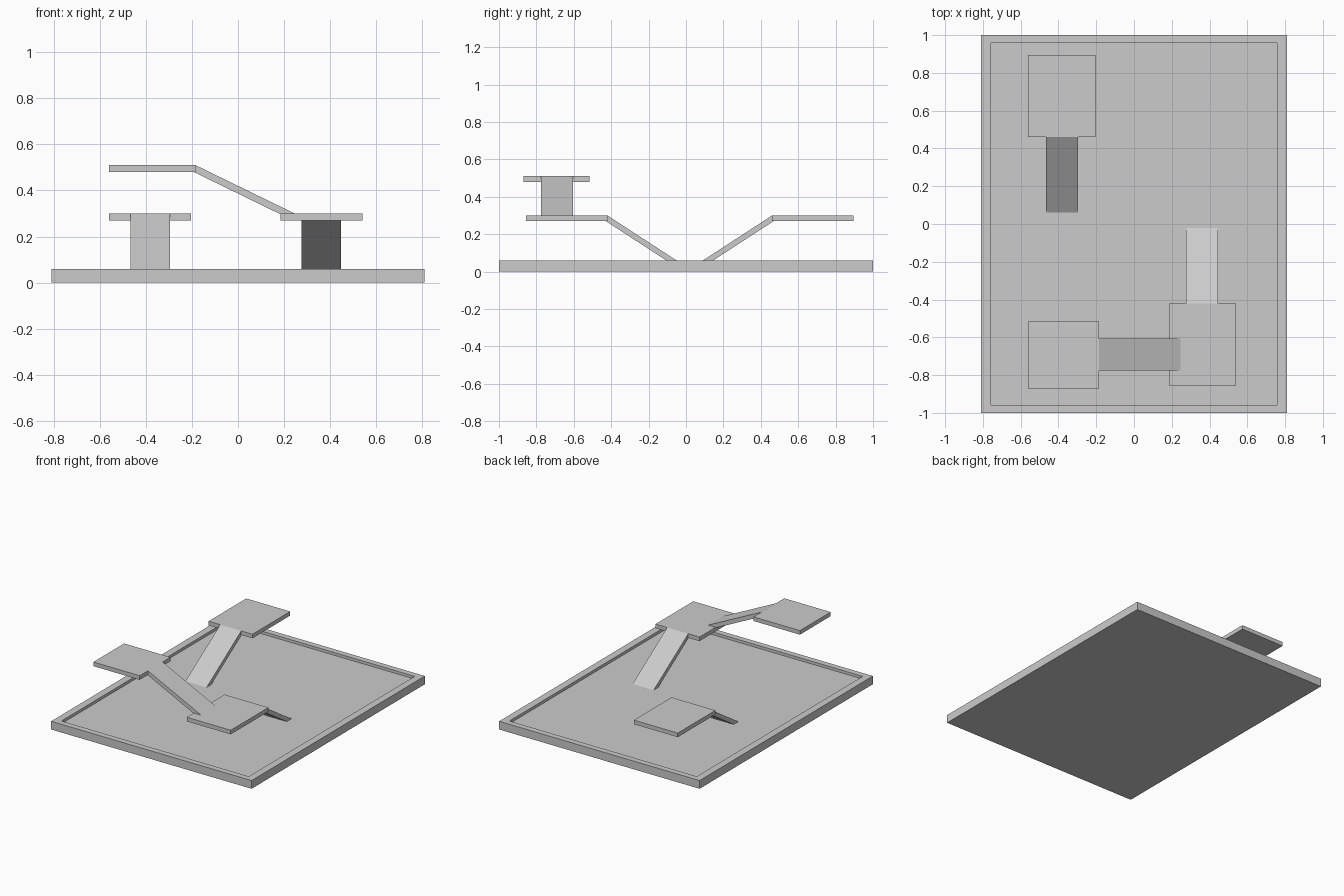
import bpy, bmesh
from mathutils import Vector

if "Cube" in bpy.data.objects:
    bpy.data.objects.remove(bpy.data.objects["Cube"])


def finish(name, bm):
    bmesh.ops.recalc_face_normals(bm, faces=bm.faces)
    me = bpy.data.meshes.new(name)
    bm.to_mesh(me)
    bm.free()
    ob = bpy.data.objects.new(name, me)
    bpy.context.collection.objects.link(ob)
    return ob


def box_bm(x0, x1, y0, y1, z0, z1):
    bm = bmesh.new()
    bmesh.ops.create_cube(bm, size=1)
    for v in bm.verts:
        v.co = ((x0 + x1) / 2 + v.co.x * (x1 - x0),
                (y0 + y1) / 2 + v.co.y * (y1 - y0),
                (z0 + z1) / 2 + v.co.z * (z1 - z0))
    return bm


def ramp(name, top, foot, width, t=0.03):
    # slab whose upper face runs from top to foot, square-cut at both ends
    top, foot = Vector(top), Vector(foot)
    d = (foot - top).normalized()
    side = d.cross(Vector((0, 0, 1))).normalized()
    down = -side.cross(d).normalized() * t
    s = side * width / 2
    bm = bmesh.new()
    quad = [bm.verts.new(p) for p in (top + s, foot + s, foot + s + down, top + s + down)]
    face = bm.faces.new(quad)
    ext = bmesh.ops.extrude_face_region(bm, geom=[face])
    verts = [g for g in ext["geom"] if isinstance(g, bmesh.types.BMVert)]
    bmesh.ops.translate(bm, verts=verts, vec=-2 * s)
    # extrusion leaves the starting cap in place, closing the slab
    finish(name, bm)


# Base tray with a shallow recess inside a raised rim
bm = box_bm(-0.81, 0.81, -1, 1, 0, 0.06)
bm.normal_update()
upper = max(bm.faces, key=lambda f: f.calc_center_median().z)
bmesh.ops.inset_individual(bm, faces=[upper], thickness=0.05)
for v in upper.verts:
    v.co.x = 0.757 if v.co.x > 0 else -0.757
    v.co.y = 0.957 if v.co.y > 0 else -0.957
ext = bmesh.ops.extrude_discrete_faces(bm, faces=[upper])["faces"][0]
bmesh.ops.translate(bm, verts=ext.verts, vec=(0, 0, -0.02))
finish("base_tray", bm)

# Raised platforms
for name, dims in {
    "back_platform": (-0.56, -0.205, 0.46, 0.895, 0.27, 0.30),
    "front_platform": (0.185, 0.54, -0.855, -0.42, 0.27, 0.30),
    "upper_platform": (-0.56, -0.185, -0.87, -0.515, 0.48, 0.51),
}.items():
    finish(name, box_bm(*dims))

# Sloping ramps
ramp("back_ramp", (-0.381, 0.46, 0.30), (-0.381, 0.06, 0.04), 0.17)
ramp("front_ramp", (0.361, -0.42, 0.30), (0.361, -0.02, 0.04), 0.17)
ramp("upper_ramp", (-0.185, -0.69, 0.51), (0.246, -0.69, 0.30), 0.17)
